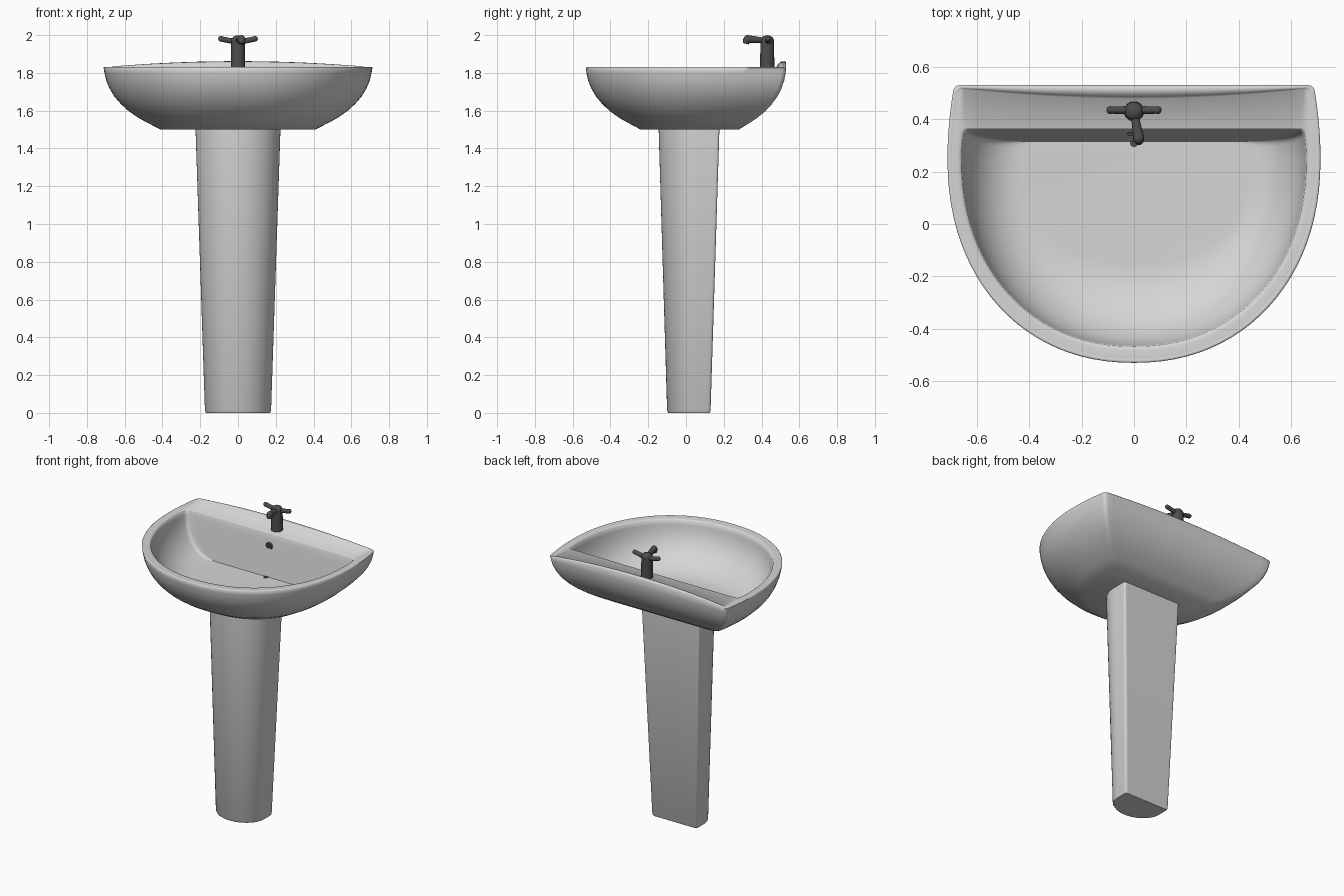
import bpy, bmesh
from math import sin, cos, pi
from mathutils import Vector, Matrix

cube = bpy.data.objects.get("Cube")
if cube:
    bpy.data.objects.remove(cube, do_unlink=True)


def material(name, grey, rough):
    m = bpy.data.materials.new(name)
    m.use_nodes = True
    col = (grey, grey, grey, 1)
    m.diffuse_color = col
    bsdf = m.node_tree.nodes["Principled BSDF"]
    bsdf.inputs["Base Color"].default_value = col
    bsdf.inputs["Roughness"].default_value = rough
    return m


ceramic = material("pale grey ceramic", 0.67, 0.5)
metal = material("dark grey metal", 0.075, 0.5)


def finish(name, bm, mat, angle=40):
    bmesh.ops.recalc_face_normals(bm, faces=bm.faces)
    me = bpy.data.meshes.new(name)
    bm.to_mesh(me)
    bm.free()
    me.materials.append(mat)
    ob = bpy.data.objects.new(name, me)
    bpy.context.collection.objects.link(ob)
    bpy.ops.object.select_all(action="DESELECT")
    ob.select_set(True)
    bpy.context.view_layer.objects.active = ob
    bpy.ops.object.shade_smooth_by_angle(angle=angle * pi / 180)
    return ob


def d_outline(hw, front, back, mid, z, taper=0.03, r=0.025, lift=0, push=0, power=0.93):
    """D-shaped ring: round front, flat back that may rise or bulge forward."""
    half = [(hw * sin(i * pi / 48) ** power,
             mid - (mid - front) * max(0, cos(i * pi / 48)) ** power)
            for i in range(25)]
    for i in range(1, 6):
        s = i / 5
        half.append((hw * (1 - taper * s * s), mid + (back - r - mid) * s))
    bw = hw * (1 - taper)
    half.append((bw - 0.08 * r, back - 0.6 * r))
    half.append((bw - 0.3 * r, back - 0.3 * r))
    half.append((bw - 0.6 * r, back - 0.08 * r))
    flat_start = len(half)
    half += [((bw - r) * (1 - i / 14), back) for i in range(15)]
    pts = []
    for i, (x, y) in enumerate(half):
        dz = 0
        if i >= flat_start:
            dz = lift * max(0, 1 - (x / 0.7) ** 2)
            y -= push * max(0, 1 - (x / 0.64) ** 2)
        pts.append(Vector((x, y, z + dz)))
    return pts + [Vector((-p.x, p.y, p.z)) for p in pts[-2:0:-1]]


def loft(bm, rings):
    """Skin a stack of rings and close both ends."""
    rows = [[bm.verts.new(p) for p in ring] for ring in rings]
    for a, b in zip(rows, rows[1:]):
        for i in range(len(a)):
            j = (i + 1) % len(a)
            bm.faces.new((a[i], a[j], b[j], b[i]))
    bm.faces.new(rows[0])
    bm.faces.new(rows[-1])


# Basin: outer bowl, raised back lip, flat rim, inner bowl
rings = []
outer = [(0, 1.50), (0.2, 1.531), (0.38, 1.56), (0.56, 1.597), (0.7, 1.635),
         (0.815, 1.675), (0.9, 1.717), (0.96, 1.76), (0.99, 1.80)]
for f, z in outer:
    rings.append(d_outline(0.41 + 0.3 * f, -0.24 - 0.29 * f, 0.28 + 0.25 * f,
                           0.13 + 0.12 * f, z))
rings.append(d_outline(0.712, -0.53, 0.53, 0.25, 1.827, lift=0.028))
rings.append(d_outline(0.707, -0.526, 0.525, 0.25, 1.831, lift=0.031))
rings.append(d_outline(0.70, -0.52, 0.519, 0.25, 1.831, lift=0.029, push=0.018))
rings.append(d_outline(0.697, -0.517, 0.517, 0.25, 1.83, lift=0.015, push=0.03))
rings.append(d_outline(0.694, -0.514, 0.515, 0.25, 1.83, push=0.037))
# Softly rounded inner edge of the rim
for inset, z in ((0.018, 1.83), (0.009, 1.828), (0.003, 1.823)):
    rings.append(d_outline(0.655 + inset, -0.465 - inset, 0.36 + inset * 0.4,
                           0.25, z, taper=0.01))
for i in range(1, 15):
    a = i * pi / 28
    f, drop = cos(a), sin(a)
    rings.append(d_outline(0.43 + 0.225 * f, -0.15 - 0.315 * f, 0.36 - 0.045 * drop,
                           0.19 + 0.06 * f, 1.825 - 0.28 * drop, taper=0.01))
basin = bmesh.new()
loft(basin, rings)
finish("basin", basin, ceramic, 62)

# Pedestal: tapered column with a flat back and short sides
pedestal = bmesh.new()
loft(pedestal, [
    d_outline(0.169, -0.094, 0.124, 0.045, 0, taper=0, r=0.012, power=1),
    d_outline(0.175, -0.10, 0.13, 0.045, 0.01, taper=0, r=0.012, power=1),
    d_outline(0.225, -0.145, 0.177, 0.07, 1.505, taper=0, r=0.012, power=1)])
finish("pedestal", pedestal, ceramic)


def rod(bm, start, end, r1, r2):
    a, b = Vector(start), Vector(end)
    turn = (b - a).to_track_quat("Z", "Y").to_matrix().to_4x4()
    bmesh.ops.create_cone(bm, cap_ends=True, segments=24, radius1=r1, radius2=r2,
                          depth=(b - a).length,
                          matrix=Matrix.Translation((a + b) / 2) @ turn)


def ball(bm, centre, r, flat=1):
    bmesh.ops.create_uvsphere(bm, u_segments=20, v_segments=12, radius=r,
                              matrix=Matrix.Translation(centre) @ Matrix.Diagonal((1, 1, flat, 1)))


# Tap body with domed top
body = bmesh.new()
rod(body, (0, 0.43, 1.825), (0, 0.43, 1.97), 0.038, 0.036)
ball(body, (0, 0.43, 1.97), 0.036, 0.8)
finish("tap_body", body, metal)

# Tap handles, one each side
for side, name in ((-1, "right"), (1, "left")):
    handle = bmesh.new()
    rod(handle, (0, 0.435, 1.962), (side * 0.09, 0.435, 1.98), 0.015, 0.014)
    ball(handle, (side * 0.09, 0.435, 1.98), 0.015)
    finish("tap_handle_" + name, handle, metal)

# Spout with a wider, downturned tip
spout = bmesh.new()
rod(spout, (0, 0.43, 1.97), (0.018, 0.328, 1.979), 0.013, 0.021)
ball(spout, (0.018, 0.326, 1.979), 0.021)
rod(spout, (0.019, 0.322, 1.975), (0.02, 0.317, 1.955), 0.02, 0.016)
finish("tap_spout", spout, metal)

# Overflow on the back wall and drain at its foot
overflow = bmesh.new()
rod(overflow, (0, 0.354, 1.748), (0, 0.341, 1.745), 0.025, 0.025)
finish("overflow", overflow, metal)
drain = bmesh.new()
rod(drain, (0, 0.308, 1.542), (0, 0.308, 1.548), 0.015, 0.015)
finish("drain", drain, metal)
